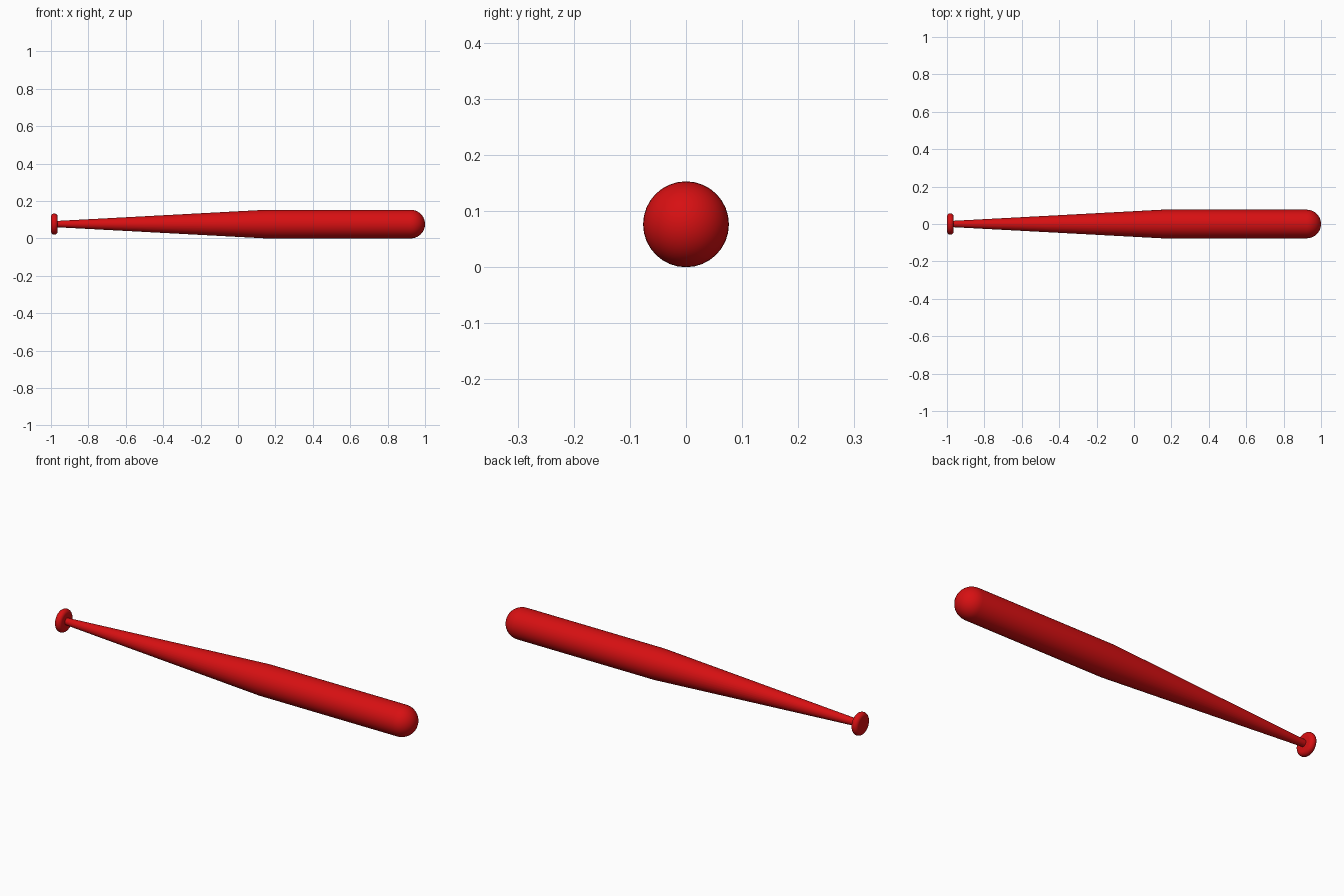
import bpy
import bmesh
import math

cube = bpy.data.objects.get("Cube")
if cube:
    bpy.data.objects.remove(cube, do_unlink=True)

SIDES = 32
R = 0.0765           # barrel radius, also the height of the long axis

red = bpy.data.materials.new("Red")
red.use_nodes = True
RED = (0.68, 0.005, 0.006, 1.0)
red.diffuse_color = RED
red.node_tree.nodes["Principled BSDF"].inputs["Base Color"].default_value = RED


def arc(cx, cr, radius, start, end, steps):
    """Profile points (x, r) on an arc, angles in degrees from +x."""
    points = []
    for i in range(steps + 1):
        a = math.radians(start + (end - start) * i / steps)
        points.append((cx + radius * math.cos(a), cr + radius * math.sin(a)))
    return points


def lathe(name, profile):
    """Spin an (x, r) profile around the long axis."""
    bm = bmesh.new()
    verts = [bm.verts.new((x, 0, max(r, 0))) for x, r in profile]
    edges = [bm.edges.new(pair) for pair in zip(verts, verts[1:])]
    bmesh.ops.spin(bm, geom=verts + edges, cent=(0, 0, 0), axis=(1, 0, 0),
                   angle=math.tau, steps=SIDES, use_duplicate=False)
    bmesh.ops.remove_doubles(bm, verts=bm.verts, dist=1e-5)
    bmesh.ops.recalc_face_normals(bm, faces=bm.faces)
    mesh = bpy.data.meshes.new(name)
    bm.to_mesh(mesh)
    bm.free()
    mesh.materials.append(red)
    obj = bpy.data.objects.new(name, mesh)
    bpy.context.collection.objects.link(obj)
    obj.location.z = R
    bpy.ops.object.select_all(action='DESELECT')
    obj.select_set(True)
    bpy.context.view_layer.objects.active = obj
    bpy.ops.object.shade_smooth_by_angle(angle=math.radians(30))
    return obj


# Tapered handle, straight barrel and domed tip
lathe("bat_body", [(-0.985, 0), (-0.985, 0.016), (0.15, R)]
      + arc(1 - R, 0, R, 90, 0, 10))

# Flat round knob with a fully rounded rim
T = 0.018
lathe("end_knob", [(-1, 0)] + arc(-1 + T, 0.057 - T, T, 180, 0, 12)
      + [(-1 + 2 * T, 0)])
